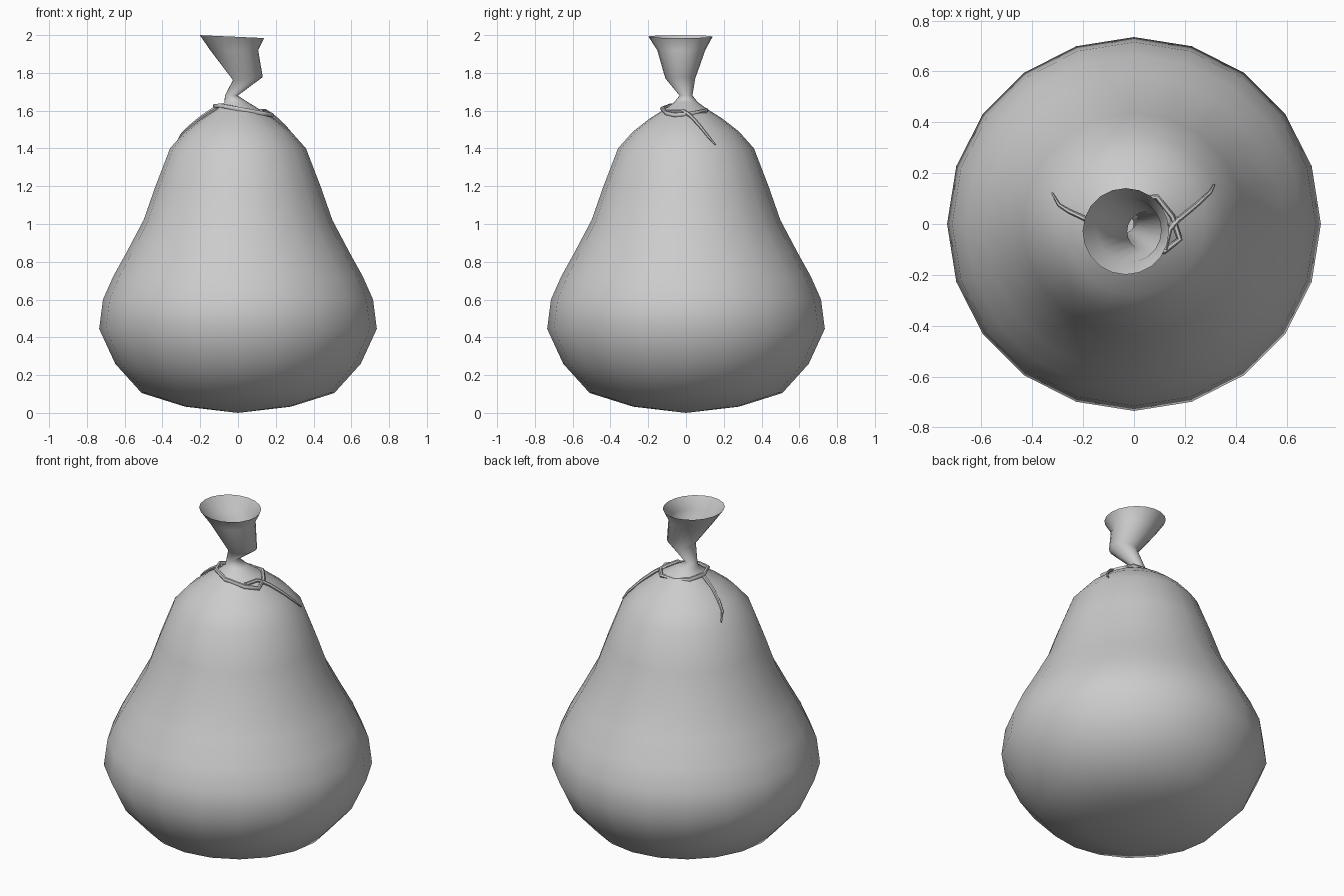
import bpy, bmesh
from math import cos, sin, pi
from mathutils import Vector

if "Cube" in bpy.data.objects:
    bpy.data.objects.remove(bpy.data.objects["Cube"])

SIDES = 20


def finish(name, bm, angle):
    bmesh.ops.recalc_face_normals(bm, faces=bm.faces[:])
    me = bpy.data.meshes.new(name)
    bm.to_mesh(me)
    bm.free()
    ob = bpy.data.objects.new(name, me)
    bpy.context.collection.objects.link(ob)
    bpy.ops.object.select_all(action='DESELECT')
    ob.select_set(True)
    bpy.context.view_layer.objects.active = ob
    bpy.ops.object.shade_smooth_by_angle(angle=angle)
    return ob


def bridge(bm, a, b):
    n = len(a)
    for i in range(n):
        j = (i + 1) % n
        bm.faces.new((a[i], a[j], b[j], b[i]))


def tube(name, points, radii, closed=False, sides=6):
    bm = bmesh.new()
    pts = [Vector(p) for p in points]
    n = len(pts)
    rings = []
    for i, p in enumerate(pts):
        if closed:
            t = pts[(i + 1) % n] - pts[i - 1]
        else:
            t = pts[min(i + 1, n - 1)] - pts[max(i - 1, 0)]
        t.normalize()
        u = t.cross(Vector((0, 0, 1))).normalized()
        v = u.cross(t)
        r = radii[i] if isinstance(radii, (list, tuple)) else radii
        rings.append([bm.verts.new(p + r * (cos(a) * u + sin(a) * v))
                      for a in (2 * pi * k / sides for k in range(sides))])
    for a, b in zip(rings, rings[1:]):
        bridge(bm, a, b)
    if closed:
        bridge(bm, rings[-1], rings[0])
    else:
        bm.faces.new(rings[0])
        bm.faces.new(rings[-1])
    return finish(name, bm, 1.0)


# Sack: radius, height, centre x, centre y, tilt along x
profile = [
    (0.28, 0.033, 0, 0, 0), (0.51, 0.105, 0, 0, 0), (0.65, 0.26, 0, 0, 0),
    (0.735, 0.445, 0, 0, 0), (0.715, 0.60, 0, 0, 0), (0.662, 0.72, 0, 0, 0),
    (0.59, 0.85, 0, 0, 0), (0.50, 1.02, 0, 0, 0), (0.437, 1.20, 0, 0, 0),
    (0.36, 1.40, 0, 0, 0), (0.28, 1.49, 0, 0, 0), (0.19, 1.56, 0, 0, 0),
    (0.11, 1.61, 0, 0, 0), (0.062, 1.645, -0.01, 0, 0),
    # pinched neck and flared, open mouth
    (0.034, 1.68, -0.035, 0, 0), (0.079, 1.77, 0.052, -0.03, 0.1),
    (0.127, 1.92, -0.02, -0.025, 0), (0.17, 1.992, -0.032, -0.029, -0.045),
]
bm = bmesh.new()
rings = []
for r, z, cx, cy, tilt in profile:
    rings.append([bm.verts.new((cx + r * cos(a), cy + r * sin(a), z + tilt * r * cos(a)))
                  for a in (2 * pi * k / SIDES for k in range(SIDES))])
for a, b in zip(rings, rings[1:]):
    bridge(bm, a, b)
base = bm.verts.new((0, 0, 0))
for i in range(SIDES):
    bm.faces.new((base, rings[0][(i + 1) % SIDES], rings[0][i]))
finish("sack", bm, pi)

# Cord tied around the neck
tube("cord_loop", [
    (0.09, 0.105, 1.60), (0.15, 0.03, 1.585), (0.18, -0.06, 1.577),
    (0.12, -0.105, 1.588), (0.0, -0.125, 1.61), (-0.09, -0.08, 1.627),
    (-0.122, 0.0, 1.625), (-0.08, 0.08, 1.61), (0.0, 0.11, 1.60)], 0.012, closed=True)

# Crossing strand of the knot
tube("cord_knot", [(0.12, -0.10, 1.60), (0.14, -0.02, 1.60), (0.175, 0.02, 1.577)], 0.011)

# Loose cord ends lying on the sack
tail_r = [0.011, 0.010, 0.009, 0.007, 0.004]
tube("cord_end_right", [(0.14, -0.01, 1.597), (0.19, 0.03, 1.568), (0.245, 0.075, 1.518),
                        (0.30, 0.125, 1.455), (0.315, 0.155, 1.42)], tail_r)
tube("cord_end_left", [(-0.11, 0.0, 1.62), (-0.19, 0.02, 1.568), (-0.255, 0.05, 1.515),
                       (-0.295, 0.075, 1.478), (-0.322, 0.122, 1.435)], tail_r)
